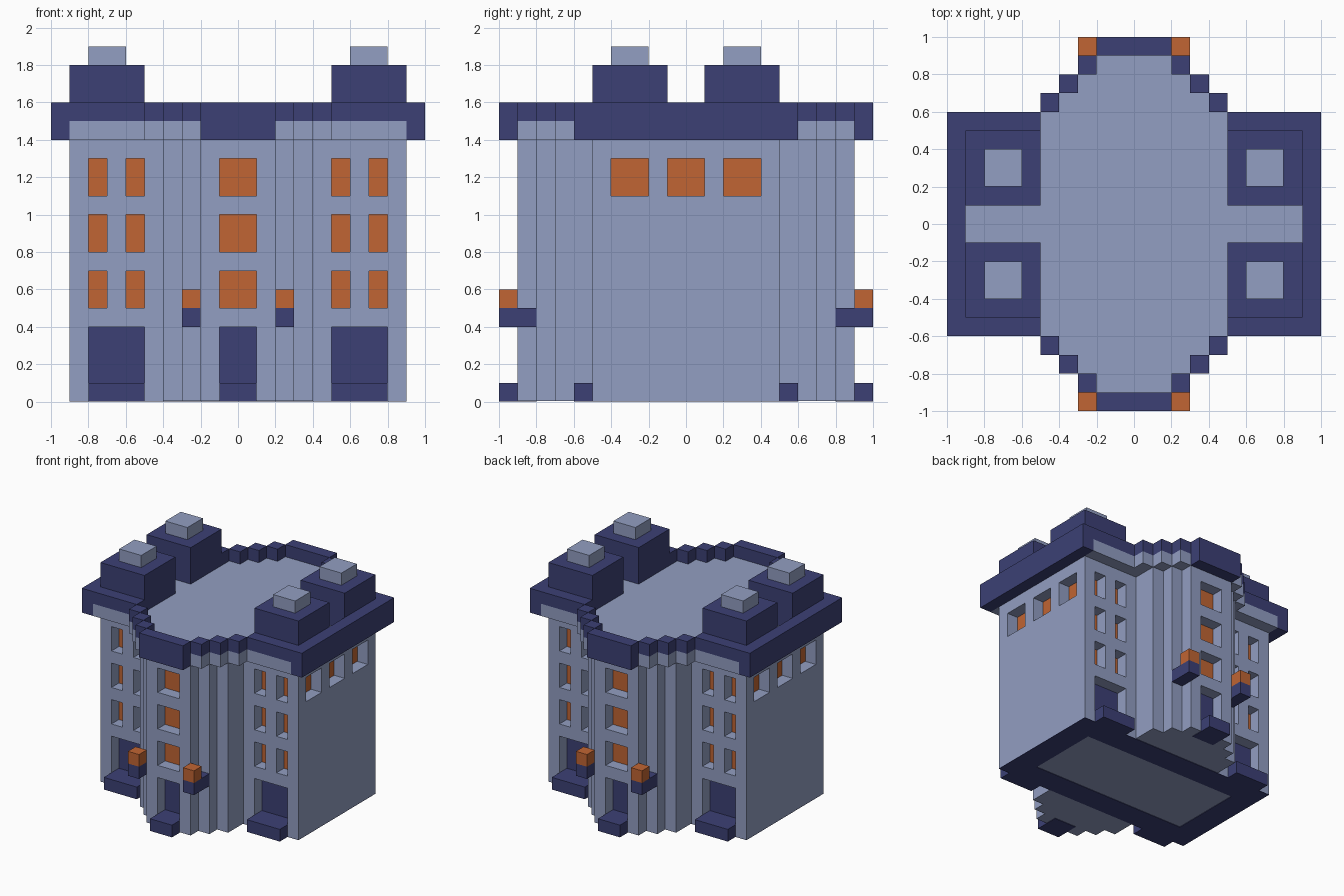
import bpy
import bmesh
from mathutils import Matrix, Vector

cube = bpy.data.objects.get("Cube")
if cube:
    bpy.data.objects.remove(cube, do_unlink=True)


def material(name, rgb):
    m = bpy.data.materials.new(name)
    m.use_nodes = True
    m.diffuse_color = (*rgb, 1)
    m.node_tree.nodes["Principled BSDF"].inputs["Base Color"].default_value = (*rgb, 1)
    return m


STONE = material("pale blue stone", (0.288, 0.342, 0.539))
NAVY = material("navy trim", (0.045, 0.051, 0.178))
ORANGE = material("orange glow", (0.533, 0.130, 0.033))


def make_object(name, bm, mat):
    bmesh.ops.recalc_face_normals(bm, faces=bm.faces)
    me = bpy.data.meshes.new(name)
    bm.to_mesh(me)
    bm.free()
    if mat:
        me.materials.append(mat)
    ob = bpy.data.objects.new(name, me)
    bpy.context.collection.objects.link(ob)
    return ob


def boxes(name, ranges, mat):
    """One object from boxes given as (x0, x1, y0, y1, z0, z1)."""
    bm = bmesh.new()
    for r in ranges:
        lo, hi = Vector(r[0::2]), Vector(r[1::2])
        size = hi - lo
        bmesh.ops.create_cube(bm, size=1, matrix=Matrix.Translation((lo + hi) / 2)
                              @ Matrix.Diagonal((*size, 1)))
    return make_object(name, bm, mat)


def flip(r, sx, sy):
    """Mirror a box range across x and y."""
    x = sorted((r[0] * sx, r[1] * sx))
    y = sorted((r[2] * sy, r[3] * sy))
    return (*x, *y, r[4], r[5])


def four(r):
    return [flip(r, sx, sy) for sx in (1, -1) for sy in (1, -1)]


def two_y(r):
    return [flip(r, 1, sy) for sy in (1, -1)]


def two_x(r):
    return [flip(r, sx, 1) for sx in (1, -1)]


def storey(name, quarter, z0, z1, mat):
    """Extrude a floor plan given by its +x +y quarter outline."""
    q = quarter
    plan = (q + [(-x, y) for x, y in reversed(q)]
            + [(-x, -y) for x, y in q] + [(x, -y) for x, y in reversed(q)])
    bm = bmesh.new()
    face = bm.faces.new([bm.verts.new((x, y, z0)) for x, y in plan])
    ext = bmesh.ops.extrude_face_region(bm, geom=[face])
    top = [v for v in ext["geom"] if isinstance(v, bmesh.types.BMVert)]
    bmesh.ops.translate(bm, verts=top, vec=(0, 0, z1 - z0))
    return make_object(name, bm, mat)


# Walls with stepped bays
walls = storey("walls", [(.9, .5), (.4, .5), (.4, .7), (.3, .7), (.3, .8),
                         (.2, .8), (.2, .9)], .004, 1.4, STONE)

# Openings: recesses, glowing panes and door panels
D, T, OUT = .1, .004, .05
cuts, panes, doors = [], [], []
for z in (.5, .8, 1.1):
    for x in (.5, .7):
        cuts += four((x, x + .1, .5 - D, .5 + OUT, z, z + .2))
        panes += four((x, x + .1, .5 - D - T, .5 - D + T, z, z + .2))
    cuts += two_y((-.1, .1, .9 - D, .9 + OUT, z, z + .2))
    panes += two_y((-.1, .1, .9 - D - T, .9 - D + T, z, z + .2))
for y in (-.4, -.1, .2):
    cuts += two_x((.9 - D, .9 + OUT, y, y + .2, 1.1, 1.3))
    panes += two_x((.9 - D - T, .9 - D + T, y, y + .2, 1.1, 1.3))
cuts += four((.5, .8, .5 - D, .5 + OUT, -.1, .4))
doors += four((.5, .8, .5 - D - T, .5 - D + T, .05, .4))
cuts += two_y((-.1, .1, .9 - D, .9 + OUT, -.1, .4))
doors += two_y((-.1, .1, .9 - D - T, .9 - D + T, .05, .4))

cutter = boxes("opening_cutter", cuts, STONE)
cutter.hide_render = True
mod = walls.modifiers.new("openings", "BOOLEAN")
mod.object = cutter
mod.operation = "DIFFERENCE"
mod.solver = "EXACT"
bpy.context.view_layer.update()
cut_mesh = bpy.data.meshes.new_from_object(
    walls.evaluated_get(bpy.context.evaluated_depsgraph_get()))
walls.modifiers.clear()
walls.data = cut_mesh
bpy.data.objects.remove(cutter, do_unlink=True)

boxes("window_panes", panes, ORANGE)
boxes("door_panels", doors, NAVY)

# Door steps reaching into the recesses
boxes("door_steps", four((.5, .8, .4, .6, 0, .1)) + two_y((-.1, .1, .8, 1, 0, .1)), NAVY)

# Dark base ring on the underside
boxes("base_ring", two_x((.7, .9, -.5, .5, 0, .004))
      + two_y((-.7, .7, .3, .5, 0, .004)), NAVY)

# Overhanging roof slab and its dark ends
storey("roof_slab", [(.9, .6), (.5, .6), (.5, .7), (.4, .7), (.4, .8),
                     (.3, .8), (.3, .9)], 1.4, 1.5, STONE)
boxes("roof_ends", two_x((.9, 1, -.6, .6, 1.4, 1.6))
      + two_y((-.2, .2, .9, 1, 1.4, 1.6)), NAVY)

# Parapet: straight corner runs and stepped blocks
parapet = four((.5, .9, .5, .6, 1.5, 1.6))
for i in range(3):
    x, y = .4 - i * .1, .6 + i * .1
    parapet += four((x, x + .1, y, y + .1, 1.5, 1.6))
boxes("parapet", parapet, NAVY)

# Corner towers with pale caps
boxes("towers", four((.5, .9, .1, .5, 1.5, 1.8)), NAVY)
boxes("tower_caps", four((.6, .8, .2, .4, 1.8, 1.9)), STONE)

# Lanterns on brackets
boxes("lantern_brackets", four((.2, .3, .8, 1, .4, .5)), NAVY)
boxes("lanterns", four((.2, .3, .9, 1, .5, .6)), ORANGE)
